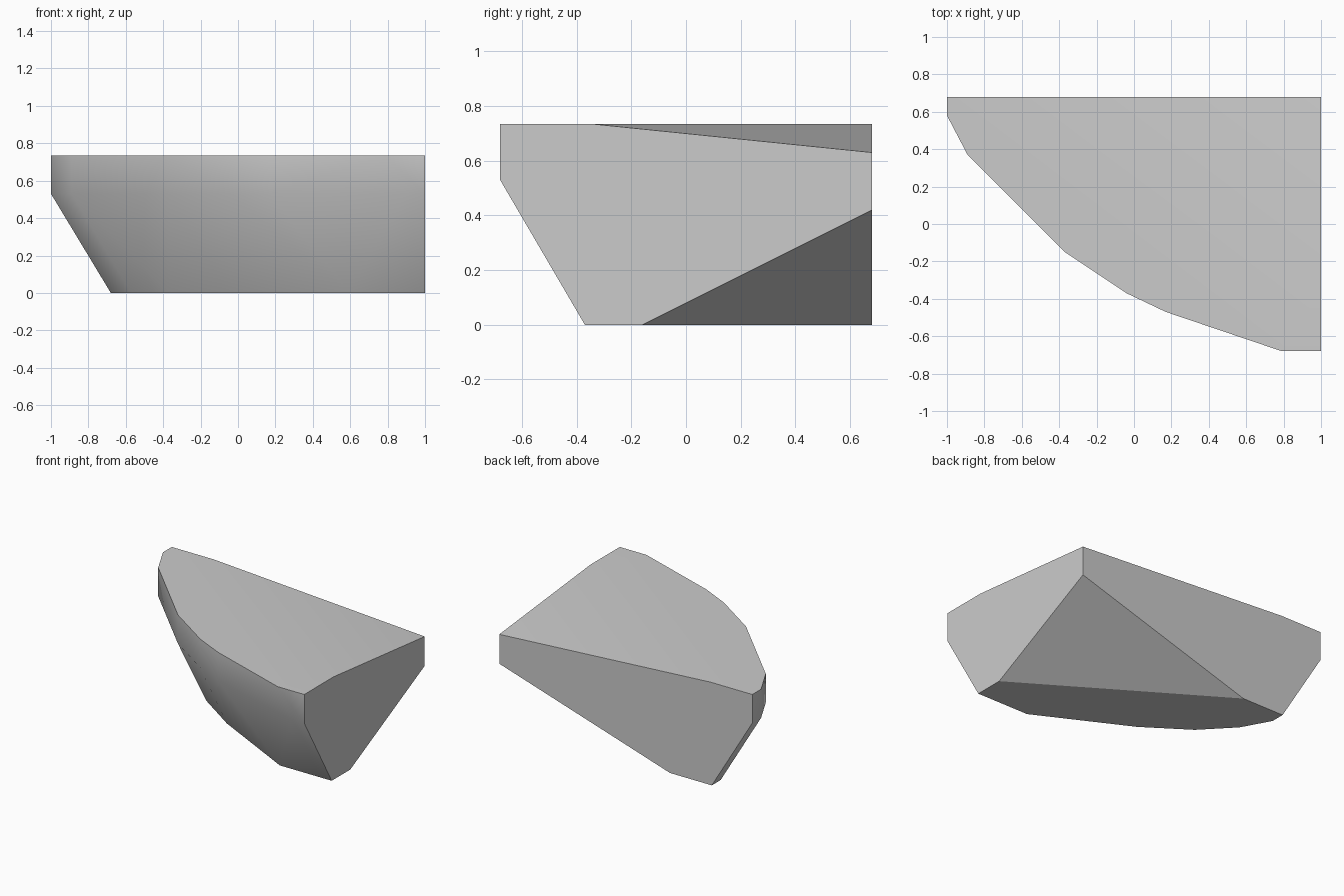
import bpy
import bmesh
from mathutils import Vector

cube = bpy.data.objects.get("Cube")
if cube:
    bpy.data.objects.remove(cube, do_unlink=True)

HEIGHT, RIM = 0.735, 0.53
BACK, SIDE = 0.68, 1.0

# Curved front edge of each level, from the narrow end to the wide end
curve = [(-1, 0.58), (-0.89, 0.37), (-0.37, -0.15), (-0.04, -0.37), (0.17, -0.47)]
top_edge = curve + [(0.79, -0.68), (SIDE, -0.68)]
rim_edge = curve + [(0.9, -0.68), (SIDE, -0.68)]
base_edge = [(-0.68, 0.58), (-0.57, 0.38), (-0.37, 0.17), (-0.06, -0.04),
             (0.59, -0.37), (SIDE, -0.37)]

gray = bpy.data.materials.new("stone gray")
gray.use_nodes = True
color = (0.6, 0.6, 0.6, 1)
gray.diffuse_color = color
gray.node_tree.nodes["Principled BSDF"].inputs["Base Color"].default_value = color

bm = bmesh.new()


def add_level(edge, z):
    """Close a front edge along the straight back and add its corner points."""
    for x, y in edge + [(edge[0][0], BACK), (SIDE, BACK)]:
        bm.verts.new((x, y, z))


def cut_corner(a, b, c):
    """Slice off the back corner beyond the plane through three points."""
    a, b, c = Vector(a), Vector(b), Vector(c)
    normal = (b - a).cross(c - a).normalized()
    geom = bm.verts[:] + bm.edges[:] + bm.faces[:]
    cut = bmesh.ops.bisect_plane(bm, geom=geom, dist=1e-5, plane_co=a,
                                 plane_no=normal, clear_outer=True)
    rim = [e for e in cut["geom_cut"] if isinstance(e, bmesh.types.BMEdge)]
    bmesh.ops.contextual_create(bm, geom=rim)


# Convex body with an upright rim and a sloping underside
add_level(top_edge, HEIGHT)
add_level(rim_edge, RIM)
add_level(base_edge, 0)
hull = bmesh.ops.convex_hull(bm, input=bm.verts[:])
loose = {v for v in hull["geom_interior"] if isinstance(v, bmesh.types.BMVert)}
bmesh.ops.delete(bm, geom=list(loose), context='VERTS')
bmesh.ops.dissolve_limit(bm, angle_limit=0.01, verts=bm.verts[:], edges=bm.edges[:])

# Shallow slope on top and steep bevel below at the back corner
cut_corner((SIDE, -0.35, HEIGHT), (SIDE, BACK, 0.63), (-0.67, BACK, HEIGHT))
cut_corner((SIDE, -0.16, 0), (-0.35, BACK, 0), (SIDE, BACK, 0.42))
bmesh.ops.recalc_face_normals(bm, faces=bm.faces[:])

mesh = bpy.data.meshes.new("rock_slab")
bm.to_mesh(mesh)
bm.free()
mesh.materials.append(gray)
slab = bpy.data.objects.new("rock_slab", mesh)
bpy.context.collection.objects.link(slab)

# Smooth sides, crisp base outline
bpy.context.view_layer.objects.active = slab
slab.select_set(True)
bpy.ops.object.shade_smooth_by_angle(angle=0.7)
for edge in mesh.edges:
    if all(mesh.vertices[i].co.z < 0.001 for i in edge.vertices):
        edge.use_edge_sharp = True
